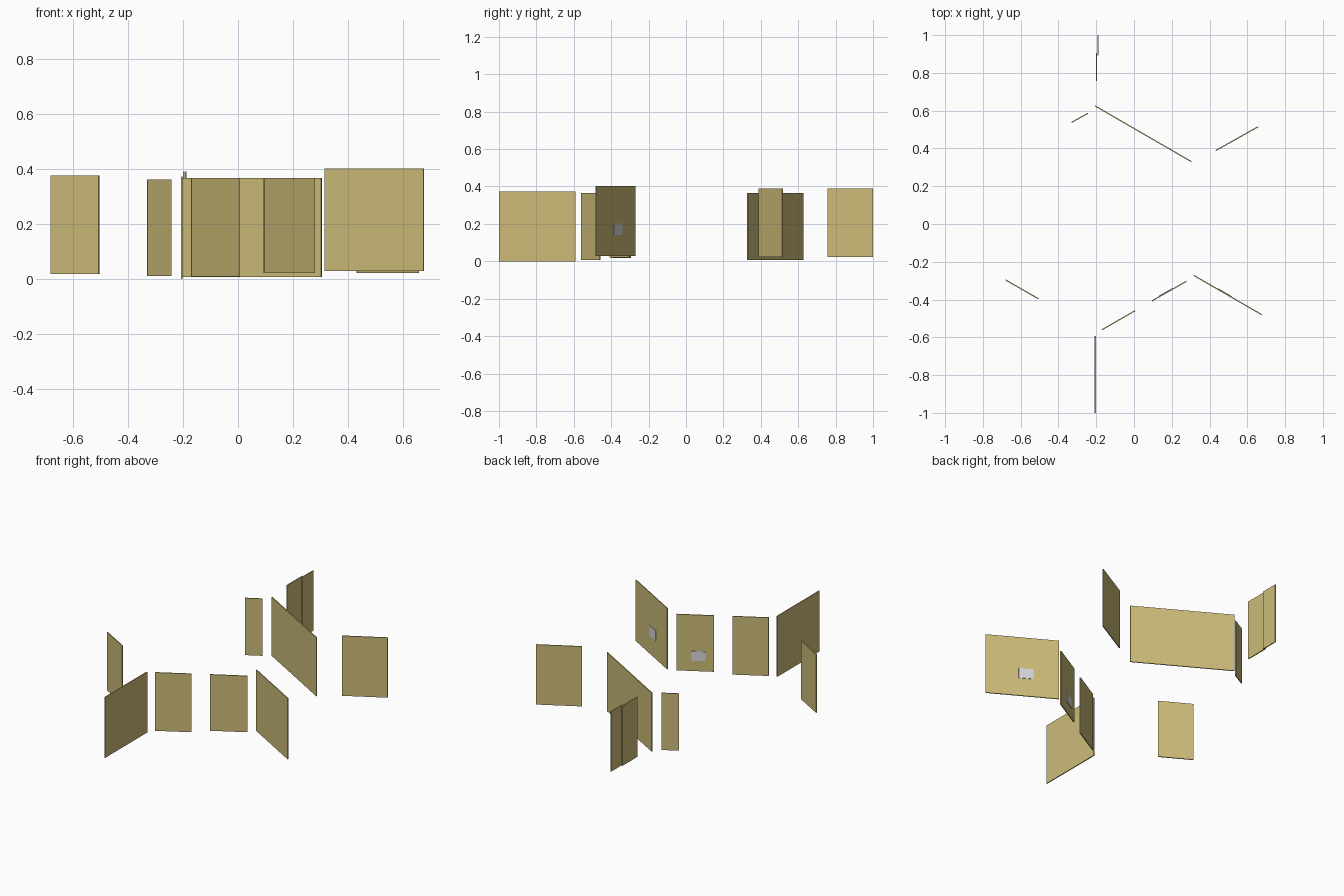
import bpy
import math

if "Cube" in bpy.data.objects:
    bpy.data.objects.remove(bpy.data.objects["Cube"])


def material(name, rgb):
    m = bpy.data.materials.new(name)
    m.diffuse_color = (*rgb, 1.0)
    m.use_nodes = True
    m.node_tree.nodes["Principled BSDF"].inputs["Base Color"].default_value = m.diffuse_color
    return m


TAN = material("tan board", (0.61, 0.50, 0.19))
GREY = material("light grey", (0.68, 0.68, 0.71))
THICK = 0.006


def upright(name, a, b, z0, z1, mat, thick=THICK, offset=0.0):
    """Thin upright slab running from point a to b, shifted along its left normal."""
    dx, dy = b[0] - a[0], b[1] - a[1]
    length = math.hypot(dx, dy)
    nx, ny = -dy / length, dx / length
    bpy.ops.mesh.primitive_cube_add(
        size=1,
        location=((a[0] + b[0]) / 2 + nx * offset,
                  (a[1] + b[1]) / 2 + ny * offset, (z0 + z1) / 2),
        rotation=(0, 0, math.atan2(dy, dx)))
    ob = bpy.context.object
    ob.name = name
    ob.scale = (length, thick, z1 - z0)
    ob.data.materials.append(mat)
    return ob


def plate(name, wall, f0, f1, z0, z1):
    """Small plate on the back face of a wall, between two fractions of its length."""
    (ax, ay), (bx, by) = wall[1], wall[2]
    p = [(ax + (bx - ax) * f, ay + (by - ay) * f) for f in (f0, f1)]
    upright(name, p[0], p[1], z0, z1, GREY, 0.003, THICK / 2 + 0.001)


# Wall panels: name, start, end, bottom, top
front_right = ("front_right_wall", (0.316, -0.272), (0.676, -0.48), 0.028, 0.402)
front_inner = ("front_inner_wall", (0.095, -0.407), (0.278, -0.303), 0.021, 0.366)
walls = [
    front_right,
    front_inner,
    ("front_middle_wall", (-0.17, -0.56), (0.006, -0.459), 0.008, 0.366),
    ("front_side_wall", (-0.205, -1.0), (-0.205, -0.592), 0.0, 0.372),
    ("front_left_wall", (-0.68, -0.296), (-0.506, -0.396), 0.018, 0.376),
    ("back_long_wall", (-0.206, 0.625), (0.304, 0.33), 0.006, 0.366),
    ("back_left_wall", (-0.33, 0.538), (-0.244, 0.586), 0.011, 0.361),
    ("back_right_wall", (0.433, 0.389), (0.657, 0.515), 0.022, 0.390),
    ("back_side_wall_inner", (-0.198, 0.756), (-0.198, 0.904), 0.022, 0.390),
    ("back_side_wall_outer", (-0.19, 0.893), (-0.19, 1.0), 0.022, 0.390),
]
for name, a, b, z0, z1 in walls:
    upright(name, a, b, z0, z1, TAN)

# Small grey plates on the backs of two front walls
plate("right_wall_plate", front_right, 0.35, 0.55, 0.14, 0.203)
plate("inner_wall_plate", front_inner, 0.22, 0.6, 0.085, 0.143)
